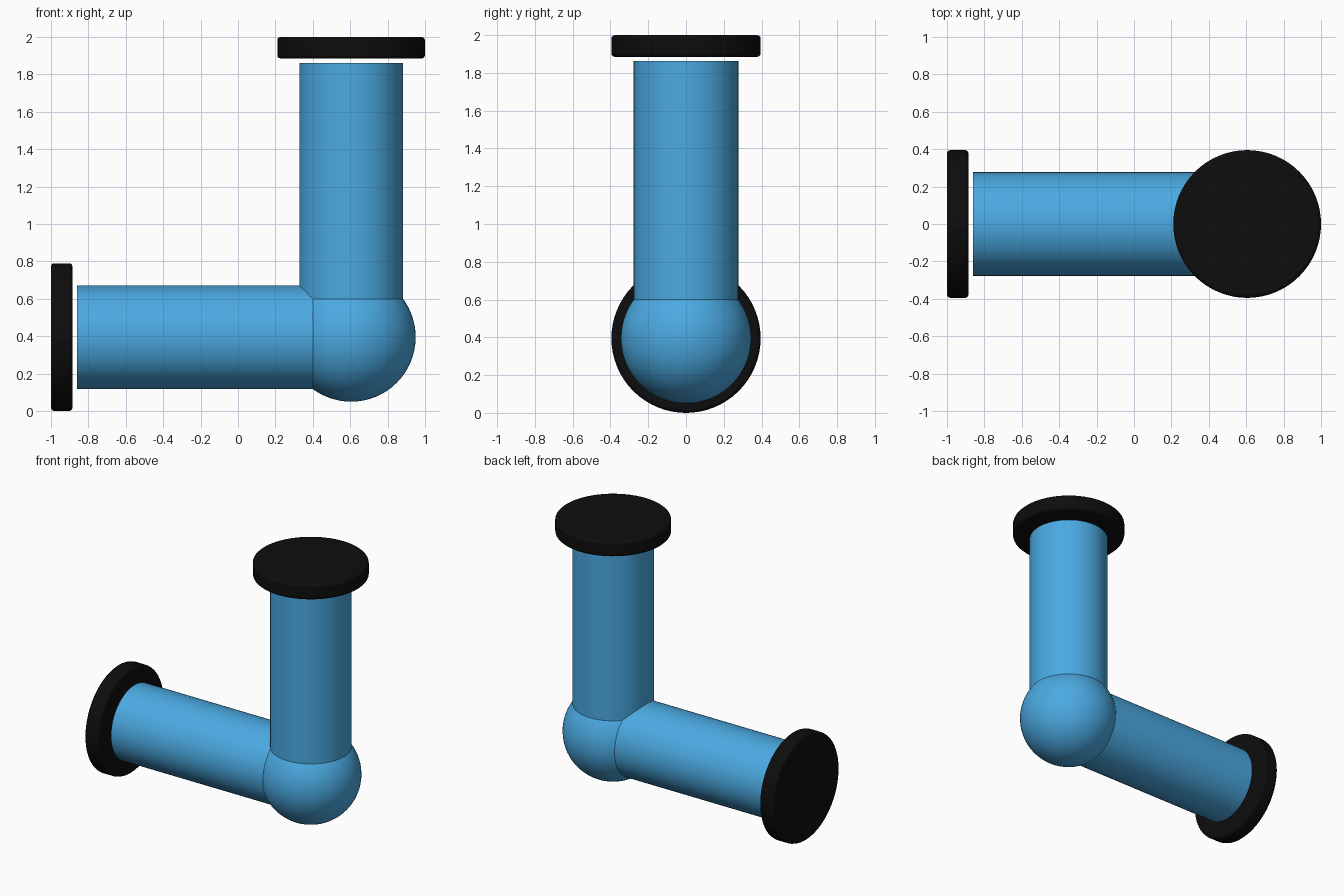
import bpy, math
from mathutils import Vector

if "Cube" in bpy.data.objects:
    bpy.data.objects.remove(bpy.data.objects["Cube"])

JOINT = Vector((0.605, 0, 0.395))   # centre of the elbow ball


def material(name, color):
    m = bpy.data.materials.new(name)
    m.diffuse_color = color
    m.use_nodes = True
    m.node_tree.nodes["Principled BSDF"].inputs["Base Color"].default_value = m.diffuse_color
    return m


blue = material("blue", (0.07, 0.40, 0.76, 1))
black = material("black", (0.004, 0.004, 0.004, 1))


def finish(name, mat):
    ob = bpy.context.object
    ob.name = name
    ob.data.materials.append(mat)
    bpy.ops.object.shade_smooth_by_angle(angle=math.radians(35))
    return ob


def cylinder(name, axis, start, end, radius, mat):
    """Cylinder along axis, between two distances from the joint."""
    bpy.ops.mesh.primitive_cylinder_add(
        vertices=64, radius=radius, depth=end - start,
        location=JOINT + axis * (start + end) / 2,
        rotation=axis.to_track_quat('Z', 'Y').to_euler())
    return finish(name, mat)


# Elbow ball
bpy.ops.mesh.primitive_uv_sphere_add(segments=64, ring_count=32, radius=0.345, location=JOINT)
finish("elbow_ball", blue)

# Two identical arms: a pipe and a slightly separated end disc
for side, axis in (("left", Vector((-1, 0, 0))), ("upper", Vector((0, 0, 1)))):
    cylinder(side + "_pipe", axis, 0, 1.467, 0.277, blue)
    disc = cylinder(side + "_end_disc", axis, 1.49, 1.605, 0.395, black)
    bevel = disc.modifiers.new("rounded_rim", 'BEVEL')
    bevel.width = 0.018
    bevel.segments = 3
    bevel.limit_method = 'ANGLE'
